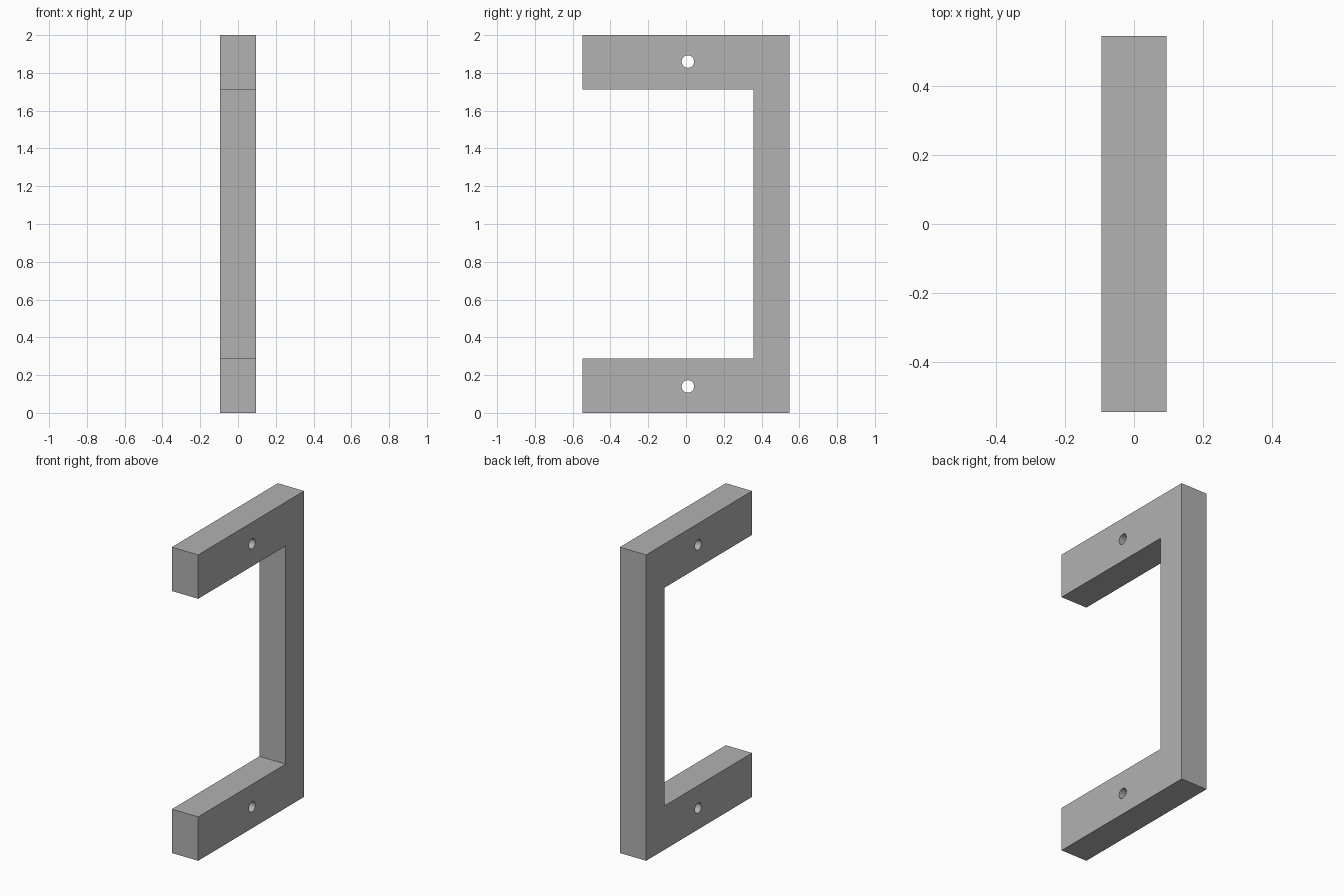
import bpy
import bmesh
import math

cube = bpy.data.objects.get("Cube")
if cube:
    bpy.data.objects.remove(cube, do_unlink=True)

HALF_WIDTH = 0.095
FRONT, INNER, BACK = -0.547, 0.357, 0.547
HEIGHT, ARM = 2.0, 0.287
HOLE_Y, HOLE_Z, HOLE_RADIUS = 0.01, 0.14, 0.033

grey = bpy.data.materials.new("plain grey")
grey.use_nodes = True
colour = (0.445, 0.445, 0.445, 1)
grey.diffuse_color = colour
grey.node_tree.nodes["Principled BSDF"].inputs["Base Color"].default_value = colour

# C-shaped bracket: side profile extruded across the width
profile = [(FRONT, 0), (BACK, 0), (BACK, HEIGHT), (FRONT, HEIGHT),
           (FRONT, HEIGHT - ARM), (INNER, HEIGHT - ARM), (INNER, ARM), (FRONT, ARM)]
bm = bmesh.new()
side = bm.faces.new([bm.verts.new((-HALF_WIDTH, y, z)) for y, z in profile])
extruded = bmesh.ops.extrude_face_region(bm, geom=[side])["geom"]
bmesh.ops.translate(bm, vec=(2 * HALF_WIDTH, 0, 0),
                    verts=[v for v in extruded if isinstance(v, bmesh.types.BMVert)])
bmesh.ops.recalc_face_normals(bm, faces=bm.faces)
mesh = bpy.data.meshes.new("bracket")
bm.to_mesh(mesh)
bm.free()
mesh.materials.append(grey)
bracket = bpy.data.objects.new("bracket", mesh)
bpy.context.collection.objects.link(bracket)

# Screw hole through each arm
for z in (HOLE_Z, HEIGHT - HOLE_Z):
    bpy.ops.mesh.primitive_cylinder_add(vertices=32, radius=HOLE_RADIUS, depth=4 * HALF_WIDTH,
                                        location=(0, HOLE_Y, z), rotation=(0, math.pi / 2, 0))
    cutter = bpy.context.object
    cutter.name = "hole_cutter"
    cutter.hide_render = True
    cutter.data.materials.append(grey)
    cut = bracket.modifiers.new("screw hole", "BOOLEAN")
    cut.operation = "DIFFERENCE"
    cut.solver = "EXACT"
    cut.object = cutter
    bpy.ops.object.select_all(action="DESELECT")
    bracket.select_set(True)
    bpy.context.view_layer.objects.active = bracket
    bpy.ops.object.modifier_apply(modifier=cut.name)
    bpy.data.objects.remove(cutter, do_unlink=True)

# Smooth hole walls, crisp box edges
bpy.ops.object.shade_smooth_by_angle(angle=math.radians(30))
